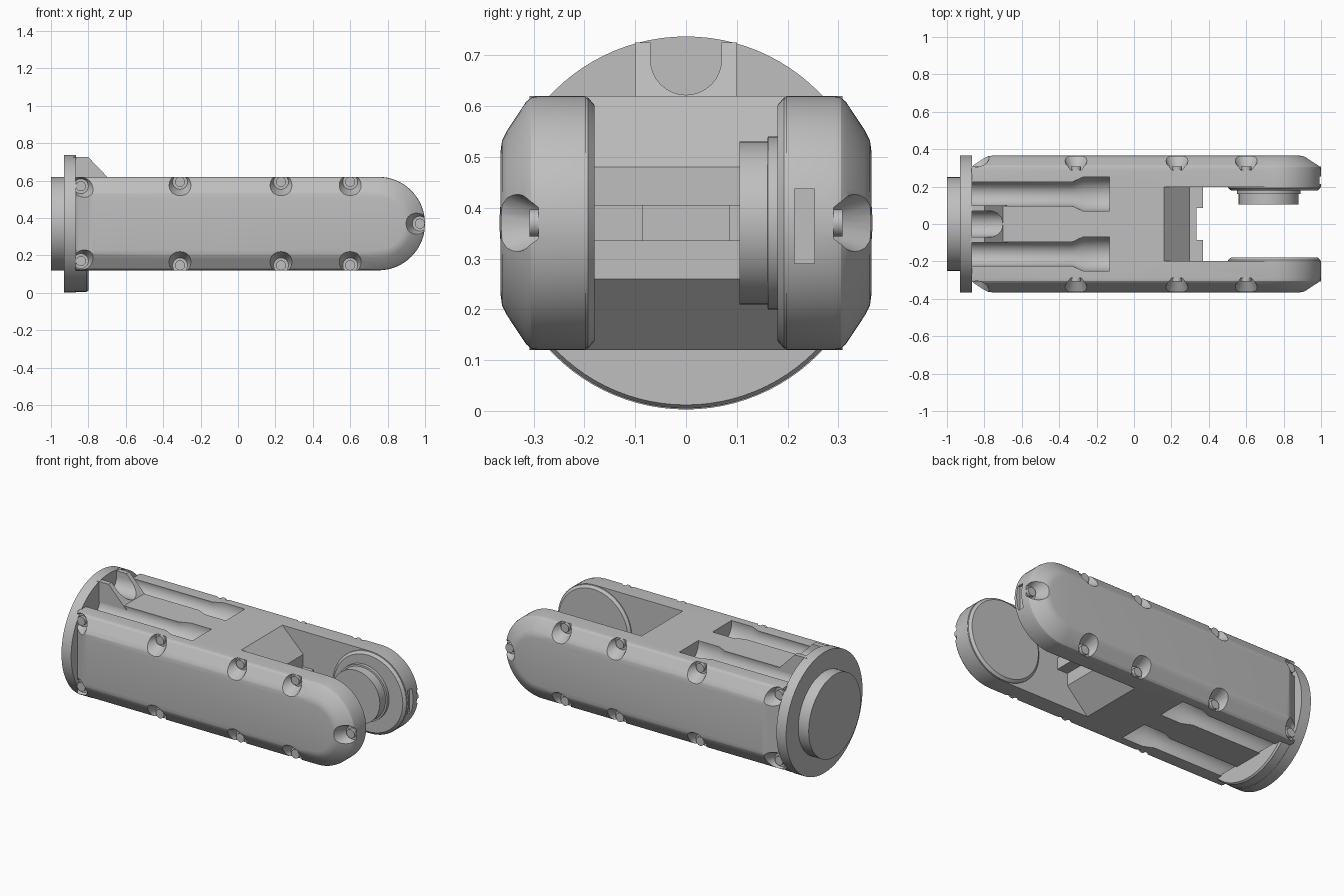
import bpy, bmesh, math
from mathutils import Matrix, Vector

if "Cube" in bpy.data.objects:
    bpy.data.objects.remove(bpy.data.objects["Cube"], do_unlink=True)

AXIS_Z = 0.37        # height of the long axis
HALF = 0.25          # half height of the body
END_X = 0.75         # centre of the rounded fork ends
BACK_X = -0.87       # where the body meets the flange

grey = bpy.data.materials.new("plain grey")
grey.use_nodes = True
COLOUR = (0.52, 0.52, 0.52, 1)
grey.diffuse_color = COLOUR
grey.node_tree.nodes["Principled BSDF"].inputs["Base Color"].default_value = COLOUR


def finish(bm, name):
    bmesh.ops.recalc_face_normals(bm, faces=bm.faces)
    mesh = bpy.data.meshes.new(name)
    bm.to_mesh(mesh)
    bm.free()
    ob = bpy.data.objects.new(name, mesh)
    bpy.context.collection.objects.link(ob)
    mesh.materials.append(grey)
    return ob


def loft(name, rings):
    """Closed skin over rings of equal length."""
    bm = bmesh.new()
    loops = [[bm.verts.new(p) for p in ring] for ring in rings]
    n = len(loops[0])
    for a, b in zip(loops, loops[1:]):
        for i in range(n):
            j = (i + 1) % n
            bm.faces.new((a[i], a[j], b[j], b[i]))
    bm.faces.new(loops[0])
    bm.faces.new(loops[-1])
    return finish(bm, name)


def turned(name, profile, axis, centre, segments=48):
    """Round part from (distance, radius) pairs along the x or y axis."""
    rings = []
    for d, r in profile:
        ring = []
        for i in range(segments):
            t = math.tau * i / segments
            u, v = r * math.cos(t), r * math.sin(t)
            p = Vector((d, u, v)) if axis == "x" else Vector((u, d, v))
            ring.append(p + Vector(centre))
        rings.append(ring)
    return loft(name, rings)


def prism(name, outline, y0, y1):
    """Extrude an x-z outline along y."""
    return loft(name, [[(x, y, z) for x, z in outline] for y in (y0, y1)])


def box(name, x0, x1, y0, y1, z0, z1):
    return prism(name, [(x0, z0), (x1, z0), (x1, z1), (x0, z1)], y0, y1)


def cut(ob, cutters):
    """Subtract the cutters, apply the result and drop the cutters."""
    for c in cutters:
        c.hide_render = True
        mod = ob.modifiers.new("cut", "BOOLEAN")
        mod.operation, mod.solver, mod.object = "DIFFERENCE", "EXACT", c
    mesh = bpy.data.meshes.new_from_object(
        ob.evaluated_get(bpy.context.evaluated_depsgraph_get()))
    ob.modifiers.clear()
    ob.data = mesh
    for c in cutters:
        bpy.data.objects.remove(c, do_unlink=True)


def body_ring(y, inset):
    """Side outline: square at the flange, half round at the fork."""
    r = HALF - inset
    ring = [(BACK_X + inset, y, AXIS_Z + r), (BACK_X + inset, y, AXIS_Z - r)]
    for i in range(33):
        t = -math.pi / 2 + math.pi * i / 32
        ring.append((END_X + r * math.cos(t), y, AXIS_Z + r * math.sin(t)))
    return ring


# Body with softly chamfered flanks
flank = [(0.365, 0.11), (0.362, 0.088), (0.352, 0.068), (0.315, 0.012), (0.305, 0.003), (0.29, 0)]
body = loft("body", [body_ring(-y, d) for y, d in flank]
            + [body_ring(y, d) for y, d in reversed(flank)])

# Fork opening with sloped entries and a centre rib left standing
upper = [(0.06, 0.35), (0.30, 0.11), (0.30, 0.035), (0.37, 0.035)]
outline = upper + [(x, -z) for x, z in reversed(upper)] + [(1.1, -0.35), (1.1, 0.35)]
cutters = [prism("fork_cut", [(x, z + AXIS_Z) for x, z in outline], -0.198, 0.198),
           box("rib_notch", 0.335, 0.5, -0.085, 0.085, 0.3, 0.44),
           box("tip_slot", 0.975, 1.1, 0.213, 0.253, 0.29, 0.437)]

# Bolt access channels above and below
for sy in (-1, 1):
    for sz in (-1, 1):
        cutters.append(turned("channel_cut",
                              [(-0.9, 0.066), (-0.33, 0.066), (-0.27, 0.093), (-0.13, 0.093)],
                              "x", (0, 0.16 * sy, AXIS_Z + sz * 0.235), 32))

# Bolt scoops along the chamfers, with heads set inside
spots = [(x, sz * dz) for sz in (-1, 1)
         for x, dz in ((-0.84, 0.2), (-0.31, 0.223), (0.23, 0.223), (0.6, 0.223))]
spots.append((0.972, 0))
for sy in (-1, 1):
    for x, dz in spots:
        at = (x, 0, AXIS_Z + dz)
        cutters.append(turned("scoop_cut", [(sy * 0.29, 0.04), (sy * 0.4, 0.09)], "y", at, 24))
        turned("bolt_head", [(sy * 0.28, 0.027), (sy * 0.308, 0.027)], "y", at, 16)
cut(body, cutters)

# Round pads on the inner fork faces
for side, sy in (("right", -1), ("left", 1)):
    turned(side + "_fork_pad", [(sy * 0.21, 0.249), (sy * 0.193, 0.247), (sy * 0.18, 0.232)],
           "y", (END_X, 0, AXIS_Z), 64)

# Stepped pivot boss on one fork arm
turned("pivot_boss", [(0.19, 0.17), (0.161, 0.17), (0.16, 0.16), (0.105, 0.16)],
       "y", (0.72, 0, AXIS_Z), 64)

# Mounting flange and stub
turned("flange", [(-0.93, 0.367), (-0.865, 0.367)], "x", (0, 0, AXIS_Z), 96)
turned("stub", [(-1.0, 0.25), (-0.92, 0.25)], "x", (0, 0, AXIS_Z), 64)

# Thick lower segment of the flange
lip = turned("flange_lip", [(-0.88, 0.365), (-0.81, 0.365), (-0.8, 0.358)],
             "x", (0, 0, AXIS_Z), 96)
cut(lip, [box("lip_cut", -1, 0, -0.5, 0.5, 0.13, 1)])

# Gusset on top with a rounded channel
gusset = prism("gusset", [(-0.88, 0.6), (-0.68, 0.6), (-0.8, 0.725), (-0.88, 0.725)], -0.1, 0.1)
cut(gusset, [turned("gusset_groove", [(-0.95, 0.07), (-0.6, 0.07)], "x", (0, 0, 0.692), 32),
             box("gusset_slot", -0.95, -0.6, -0.07, 0.07, 0.692, 0.8)])

# Smooth shading with crisp edges
bpy.ops.object.select_all(action="DESELECT")
for ob in bpy.context.collection.objects:
    if ob.type == "MESH":
        ob.select_set(True)
        bpy.context.view_layer.objects.active = ob
bpy.ops.object.shade_smooth_by_angle(angle=math.radians(30))
